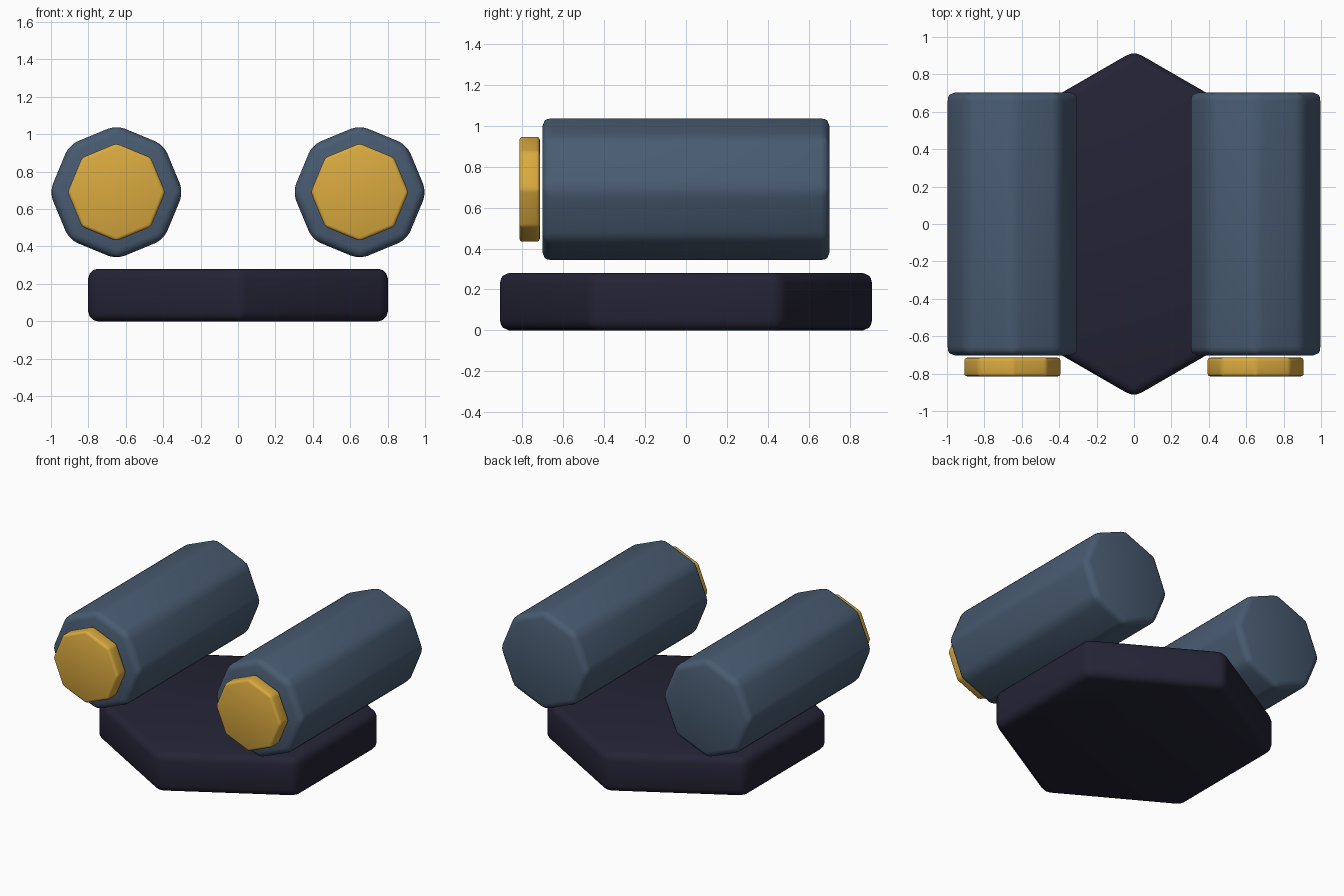
import bpy
import math

cube = bpy.data.objects.get("Cube")
if cube:
    bpy.data.objects.remove(cube, do_unlink=True)


def material(name, rgb):
    m = bpy.data.materials.new(name)
    m.use_nodes = True
    m.diffuse_color = (*rgb, 1)
    bsdf = m.node_tree.nodes["Principled BSDF"]
    bsdf.inputs["Base Color"].default_value = (*rgb, 1)
    bsdf.inputs["Roughness"].default_value = 0.7
    return m


def prism(name, sides, radius, depth, location, bevel, mat, lying=False):
    """Soft-edged regular prism, upright or lying along y."""
    tilt = math.pi / 2 if lying else 0
    bpy.ops.mesh.primitive_cylinder_add(
        vertices=sides, radius=radius, depth=depth,
        location=location, rotation=(tilt, 0, 0))
    ob = bpy.context.object
    ob.name = name
    ob.data.materials.append(mat)
    mod = ob.modifiers.new("soft_edges", 'BEVEL')
    mod.width = bevel
    mod.segments = 3
    mod.limit_method = 'ANGLE'
    mod.angle_limit = math.radians(30)
    bpy.ops.object.modifier_apply(modifier=mod.name)
    bpy.ops.object.shade_smooth_by_angle(angle=math.radians(50))
    return ob


dark = material("dark_indigo", (0.018, 0.017, 0.036))
steel = material("slate_blue", (0.065, 0.105, 0.165))
gold = material("gold", (0.70, 0.40, 0.05))

# Hexagonal base plate
prism("base_plate", 6, 0.925, 0.28, (0, 0, 0.14), 0.05, dark)

# Pair of octagonal barrels, each with a front cap
for side, x in (("left", 0.65), ("right", -0.65)):
    prism(side + "_barrel", 8, 0.358, 1.405, (x, 0, 0.69), 0.046, steel, True)
    prism(side + "_cap", 8, 0.261, 0.1, (x, -0.765, 0.69), 0.018, gold, True)
